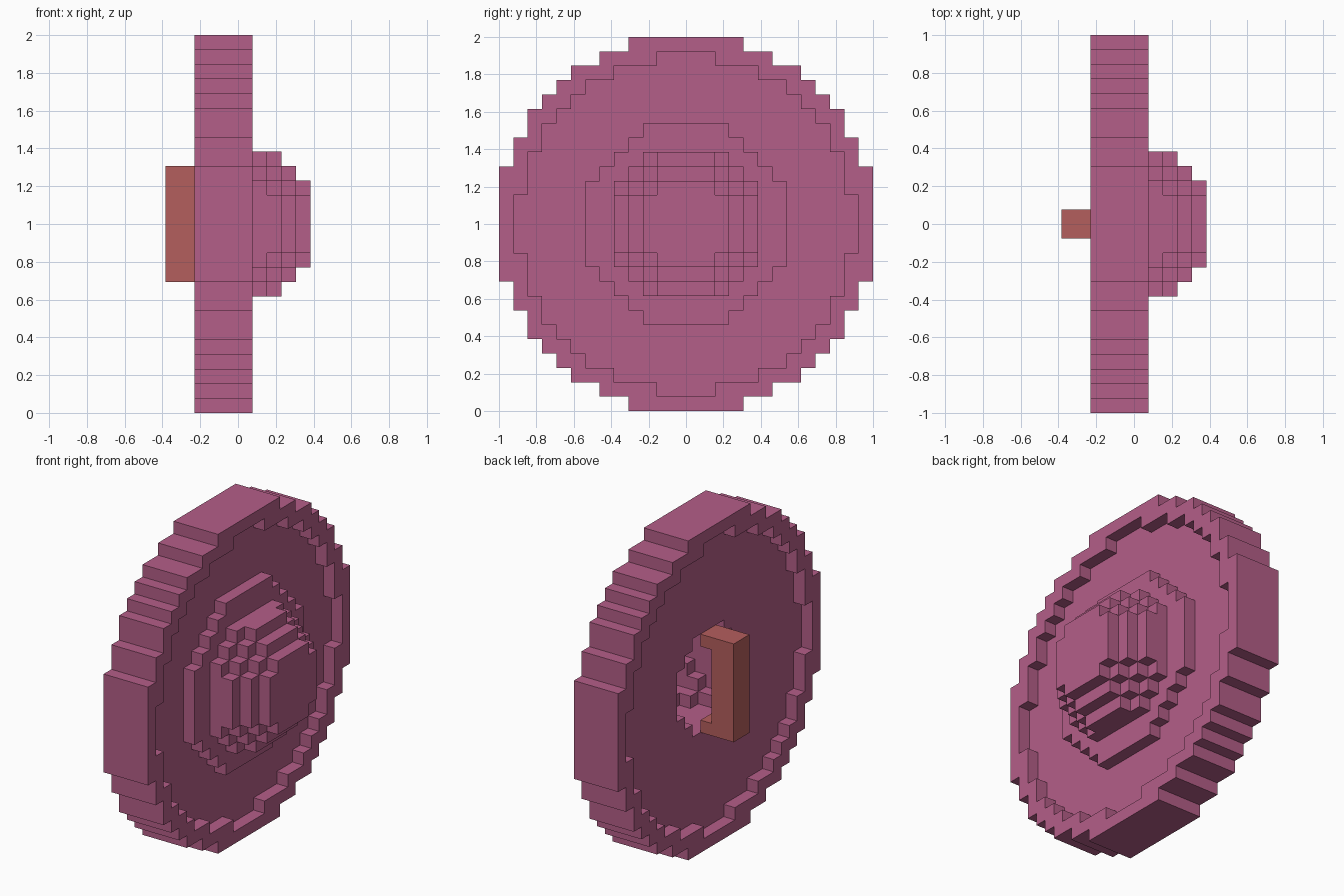
import bpy, bmesh

U = 2 / 26  # block size

cube = bpy.data.objects.get("Cube")
if cube:
    bpy.data.objects.remove(cube, do_unlink=True)


def material(name, rgb):
    m = bpy.data.materials.new(name)
    m.use_nodes = True
    m.diffuse_color = (*rgb, 1)
    m.node_tree.nodes["Principled BSDF"].inputs["Base Color"].default_value = (*rgb, 1)
    return m


pink = material("mauve pink", (0.455, 0.112, 0.246))
brown = material("red brown", (0.455, 0.112, 0.110))


# Stepped discs: half width of each block row, counted from the centre
OUTER = (13, 13, 13, 13, 12, 12, 11, 11, 10, 9, 8, 6, 4)
INNER = (12, 12, 11, 11, 11, 10, 10, 9, 8, 7, 5, 2)
COLLAR = (7, 7, 7, 6, 5, 4, 3)


def in_disc(rows, j, k):
    row = k if k >= 0 else -k - 1
    return row < len(rows) and -rows[row] <= j < rows[row]


def in_ball(c, limit):
    return sum((v + 0.5) ** 2 for v in c) < limit


def hollow(c):
    return in_ball(c, 20)


# Rule for each part: is the block at (i, j, k) filled?
def rim(c):
    return -3 <= c[0] < 1 and in_disc(OUTER, *c[1:]) and not in_disc(INNER, *c[1:])


def plate(c):
    return -2 <= c[0] < 0 and in_disc(INNER, *c[1:]) and not hollow(c)


def boss(c):
    collar = c[0] == 0 and in_disc(COLLAR, *c[1:])
    return c[0] >= 0 and (collar or in_ball(c, 30)) and not hollow(c)


def handle(c):
    i, j, k = c
    if not (-1 <= j < 1 and -4 <= k < 4):
        return False
    return i in (-5, -4) or (i == -3 and k in (-4, 3))


grid = [(i, j, k) for i in range(-5, 5) for j in range(-13, 13) for k in range(-13, 13)]
parts = {"shield_rim": (rim, pink), "shield_plate": (plate, pink),
         "shield_boss": (boss, pink), "grip_handle": (handle, brown)}
cells = {name: {c for c in grid if rule(c)} for name, (rule, _) in parts.items()}
filled = set().union(*cells.values())


def build(name, blocks, mat):
    """Skin a set of blocks, leaving out faces buried between blocks."""
    bm = bmesh.new()
    verts = {}

    def vert(p):
        if p not in verts:
            verts[p] = bm.verts.new((p[0] * U, p[1] * U, p[2] * U + 1))
        return verts[p]

    for c in sorted(blocks):
        for axis in range(3):
            a, b = (axis + 1) % 3, (axis + 2) % 3
            for side in (0, 1):
                n = list(c)
                n[axis] += 2 * side - 1
                if tuple(n) in filled:
                    continue
                corners = []
                for da, db in ((0, 0), (1, 0), (1, 1), (0, 1)):
                    p = list(c)
                    p[axis] += side
                    p[a] += da
                    p[b] += db
                    corners.append(vert(tuple(p)))
                bm.faces.new(corners if side else corners[::-1])
    mesh = bpy.data.meshes.new(name)
    bm.to_mesh(mesh)
    bm.free()
    mesh.materials.append(mat)
    obj = bpy.data.objects.new(name, mesh)
    bpy.context.collection.objects.link(obj)


for name, (_, mat) in parts.items():
    build(name, cells[name], mat)
